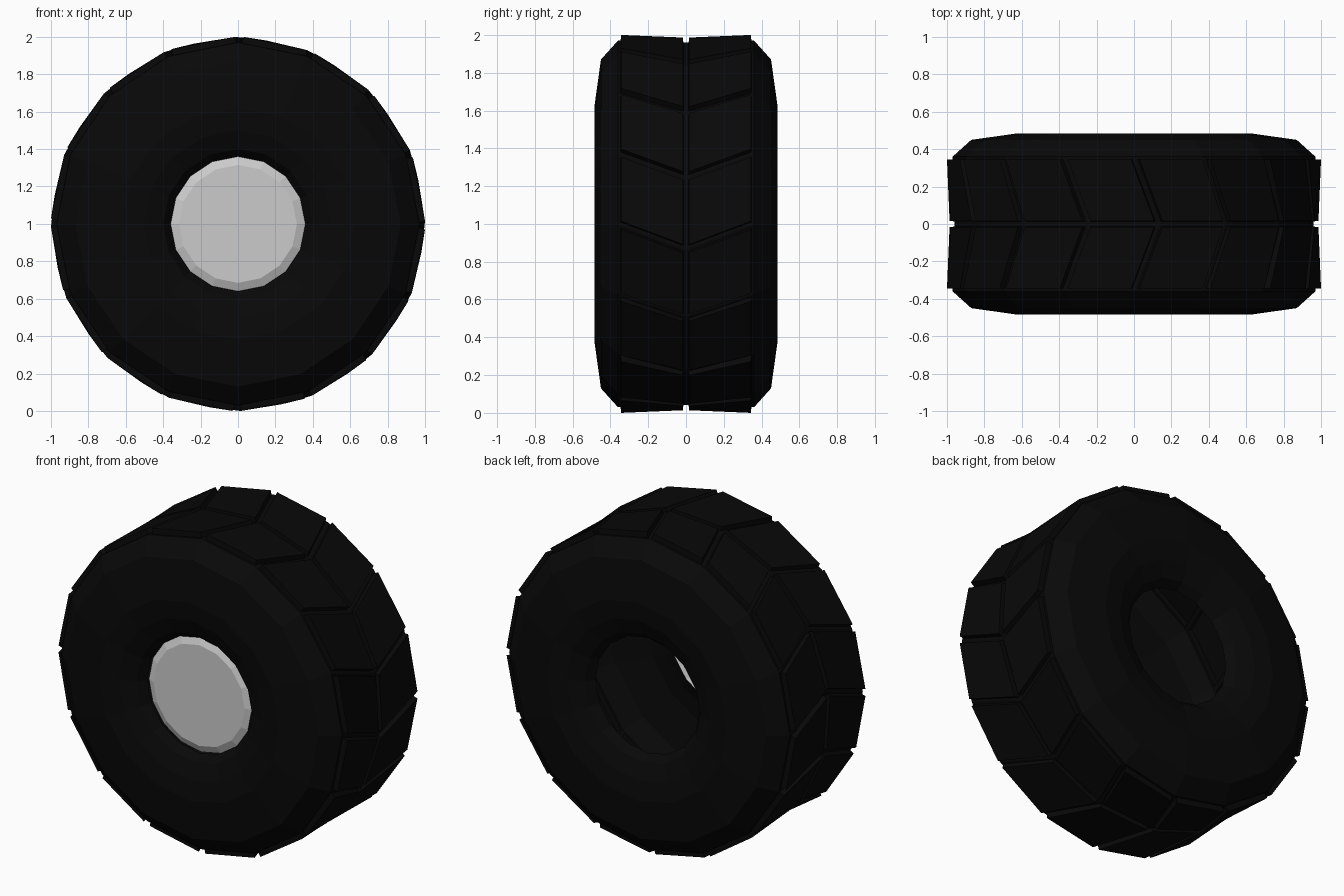
import bpy, bmesh
from math import sin, cos, radians, hypot

if "Cube" in bpy.data.objects:
    bpy.data.objects.remove(bpy.data.objects["Cube"])

SIDES = 16


def add_ring(bm, radius, y, twist=0.0):
    # one ring of vertices around the wheel axle (y axis at z = 1)
    ring = []
    for i in range(SIDES):
        a = radians(twist + 360 * i / SIDES)
        ring.append(bm.verts.new((radius * sin(a), y, 1 + radius * cos(a))))
    return ring


def bridge(bm, a, b):
    return [bm.faces.new((a[i], a[(i + 1) % SIDES], b[(i + 1) % SIDES], b[i]))
            for i in range(SIDES)]


def finish(bm, name, colour=None):
    bmesh.ops.recalc_face_normals(bm, faces=bm.faces[:])
    mesh = bpy.data.meshes.new(name)
    bm.to_mesh(mesh)
    bm.free()
    obj = bpy.data.objects.new(name, mesh)
    bpy.context.collection.objects.link(obj)
    if colour:
        mat = bpy.data.materials.new(name + "_material")
        mat.diffuse_color = colour
        mat.use_nodes = True
        mat.node_tree.nodes["Principled BSDF"].inputs["Base Color"].default_value = mat.diffuse_color
        mesh.materials.append(mat)
    return obj


# Tyre: open shell, half profile (radius, y) from the hole lip to the shoulder
half = [(0.36, 0.38), (0.40, 0.43), (0.50, 0.468), (0.62, 0.485),
        (0.87, 0.45), (0.97, 0.36)]
bm = bmesh.new()
rings = [add_ring(bm, r, -y) for r, y in half]
rings.append(add_ring(bm, 0.968, 0, twist=8))      # twisted middle makes the chevrons
rings += [add_ring(bm, r, y) for r, y in reversed(half)]
strips = [bridge(bm, a, b) for a, b in zip(rings, rings[1:])]
bmesh.ops.recalc_face_normals(bm, faces=bm.faces[:])

# Tread blocks: inset for the grooves, then raise every block to full radius
n = len(half)
blocks = strips[n - 1] + strips[n]
bmesh.ops.inset_individual(bm, faces=blocks, thickness=0.014, use_even_offset=True)
bmesh.ops.inset_individual(bm, faces=blocks, thickness=0.002, depth=0.03,
                           use_even_offset=True)
for v in {v for f in blocks for v in f.verts}:
    radius = 1.0 if abs(v.co.y) > 0.2 else 0.992
    k = radius / hypot(v.co.x, v.co.z - 1)
    v.co.x *= k
    v.co.z = 1 + (v.co.z - 1) * k
finish(bm, "tyre", (0.0025, 0.0025, 0.0025, 1))

# Hub cap: bevelled disc set into the front opening only
bm = bmesh.new()
rim = add_ring(bm, 0.36, -0.365)
front = add_ring(bm, 0.315, -0.385)
bridge(bm, rim, front)
bm.faces.new(front)
finish(bm, "hub_cap")
